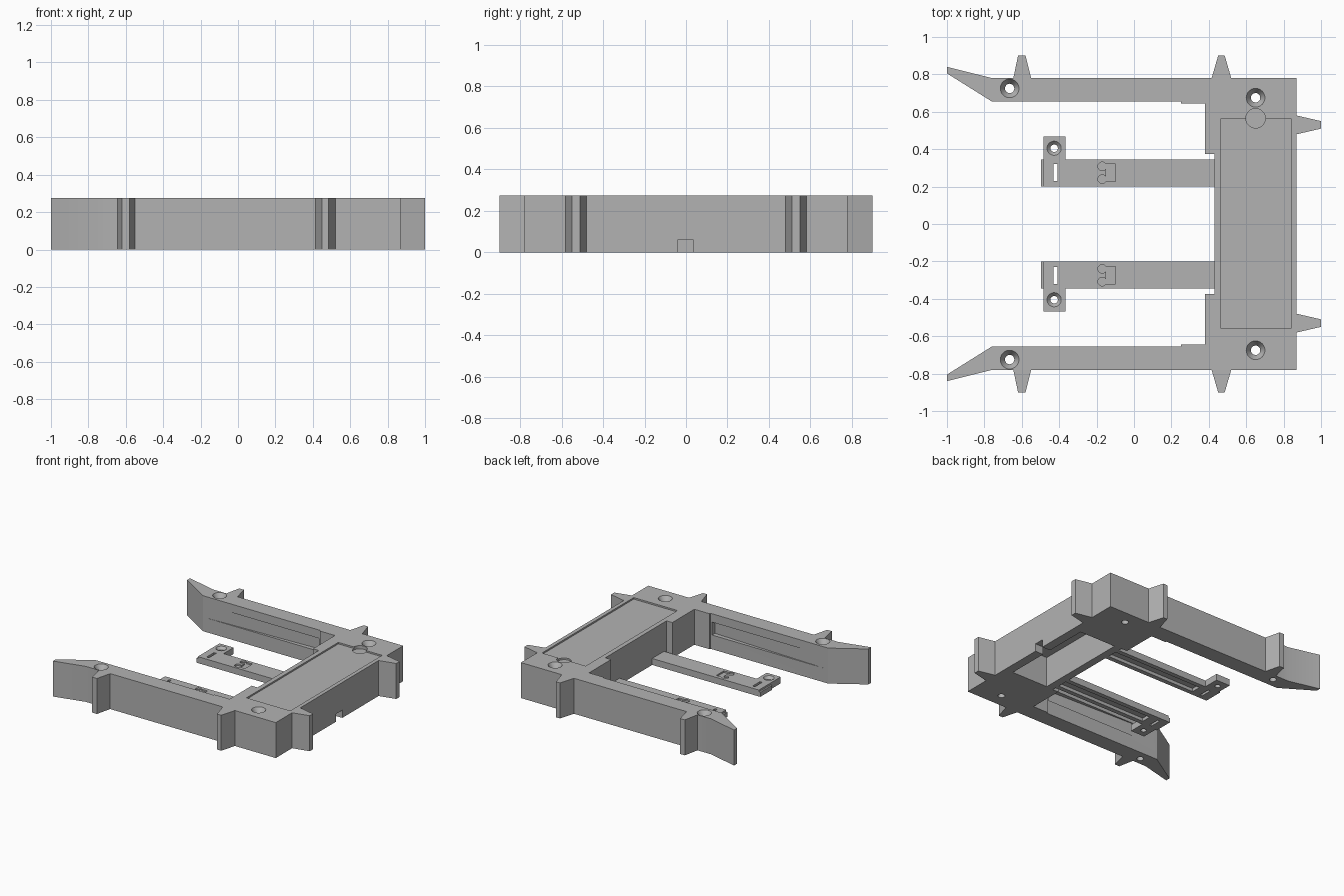
import bpy, bmesh

cube = bpy.data.objects.get("Cube")
if cube:
    bpy.data.objects.remove(cube, do_unlink=True)

HEIGHT = 0.275
BAR_TOP = 0.05

grey = bpy.data.materials.new("plain grey")
grey.use_nodes = True
grey.diffuse_color = (0.45, 0.45, 0.45, 1)
grey.node_tree.nodes["Principled BSDF"].inputs["Base Color"].default_value = grey.diffuse_color


def finish(name, bm):
    bmesh.ops.recalc_face_normals(bm, faces=bm.faces[:])
    mesh = bpy.data.meshes.new(name)
    bm.to_mesh(mesh)
    bm.free()
    mesh.materials.append(grey)
    obj = bpy.data.objects.new(name, mesh)
    bpy.context.collection.objects.link(obj)
    return obj


def prism(name, outline, z0, z1):
    bm = bmesh.new()
    face = bm.faces.new([bm.verts.new((x, y, z0)) for x, y in outline])
    top = bmesh.ops.extrude_face_region(bm, geom=[face])["geom"]
    for v in top:
        if isinstance(v, bmesh.types.BMVert):
            v.co.z = z1
    return finish(name, bm)


def box(name, x0, x1, y0, y1, z0, z1):
    return prism(name, [(x0, y0), (x1, y0), (x1, y1), (x0, y1)], z0, z1)


def cone(name, x, y, z0, z1, r0, r1):
    bm = bmesh.new()
    bmesh.ops.create_cone(bm, cap_ends=True, segments=32, radius1=r0, radius2=r1, depth=z1 - z0)
    bmesh.ops.translate(bm, verts=bm.verts[:], vec=(x, y, (z0 + z1) / 2))
    return finish(name, bm)


def boolean(obj, tool, operation="DIFFERENCE"):
    """Apply one boolean and discard its tool."""
    tool.hide_render = True
    mod = obj.modifiers.new("cut", "BOOLEAN")
    mod.operation, mod.solver, mod.object = operation, "EXACT", tool
    bpy.context.view_layer.objects.active = obj
    bpy.ops.object.modifier_apply(modifier=mod.name)
    bpy.data.objects.remove(tool, do_unlink=True)


def screw_hole(obj, x, y, top, r_top, r_hole, depth):
    boolean(obj, cone("shaft", x, y, -0.1, top + 0.1, r_hole, r_hole))
    # the countersink continues a little above the surface
    rise = 0.01
    grow = (r_top - r_hole) * rise / depth
    boolean(obj, cone("sink", x, y, top - depth, top + rise, r_hole, r_top + grow))


# Frame: half outline with lugs and flared arm tip, mirrored across y
half = [(0.87, 0.48), (1, 0.51), (1, 0.55), (0.87, 0.58), (0.87, 0.78),
        (0.52, 0.78), (0.485, 0.9), (0.45, 0.9), (0.415, 0.78),
        (-0.55, 0.78), (-0.58, 0.9), (-0.62, 0.9), (-0.645, 0.78),
        (-0.76, 0.78), (-1, 0.84), (-1, 0.805), (-0.76, 0.655),
        (0.25, 0.655), (0.25, 0.645), (0.38, 0.645), (0.38, 0.375), (0.43, 0.375)]
frame = prism("frame", half + [(x, -y) for x, y in reversed(half)], 0, HEIGHT)

# Shallow top tray, underside pocket and cable notch
boolean(frame, box("tray", 0.465, 0.84, -0.56, 0.565, HEIGHT - 0.012, HEIGHT + 0.1))
boolean(frame, box("pocket", 0.49, 0.8, -0.37, 0.37, -0.1, 0.235))
boolean(frame, box("notch", 0.75, 0.95, -0.04, 0.035, -0.1, 0.06))
boolean(frame, cone("thumb_recess", 0.65, 0.565, HEIGHT - 0.025, HEIGHT + 0.1, 0.052, 0.052))

# Tapering inner slots and screw holes
for s in (1, -1):
    slot = [(0.235, s * 0.6), (0.235, s * 0.69), (-0.73, s * 0.655), (-0.73, s * 0.6)]
    boolean(frame, prism("slot", slot, 0.11, 0.21))
    screw_hole(frame, 0.65, s * 0.675, HEIGHT, 0.05, 0.025, 0.04)
    screw_hole(frame, -0.665, s * 0.725, HEIGHT, 0.05, 0.025, 0.04)

# Two low bars with an L-shaped foot, slot, engraved mark and underside channel
for s, side in ((1, "back"), (-1, "front")):
    outline = [(0.43, 0.2), (0.43, 0.345), (-0.365, 0.345), (-0.365, 0.467),
               (-0.485, 0.467), (-0.485, 0.2)]
    bar = prism(side + "_bar", [(x, s * y) for x, y in outline], 0, BAR_TOP)

    def cut_box(x0, x1, y0, y1, z0, z1):
        boolean(bar, box("cut", x0, x1, min(s * y0, s * y1), max(s * y0, s * y1), z0, z1))

    cut_box(-0.43, -0.41, 0.23, 0.32, -0.1, 0.2)
    cut_box(-0.34, 0.5, 0.235, 0.31, -0.1, 0.025)
    cut_box(-0.15, -0.1, 0.228, 0.32, BAR_TOP - 0.012, 0.2)
    for y in (0.24, 0.308):
        boolean(bar, cone("mark", -0.17, s * y, BAR_TOP - 0.012, 0.2, 0.023, 0.023))
    screw_hole(bar, -0.427, s * 0.405, BAR_TOP, 0.038, 0.02, 0.02)
    lip = [s * 0.2, s * 0.345]
    box(side + "_bar_lip", -0.497, -0.485, min(lip), max(lip), 0, 0.035)

# Flat planes with smooth hole walls
for obj in bpy.context.collection.objects:
    if obj.type == "MESH" and obj.data.materials and obj.data.materials[0] == grey:
        bpy.ops.object.select_all(action="DESELECT")
        obj.select_set(True)
        bpy.context.view_layer.objects.active = obj
        bpy.ops.object.shade_smooth_by_angle(angle=0.35)
